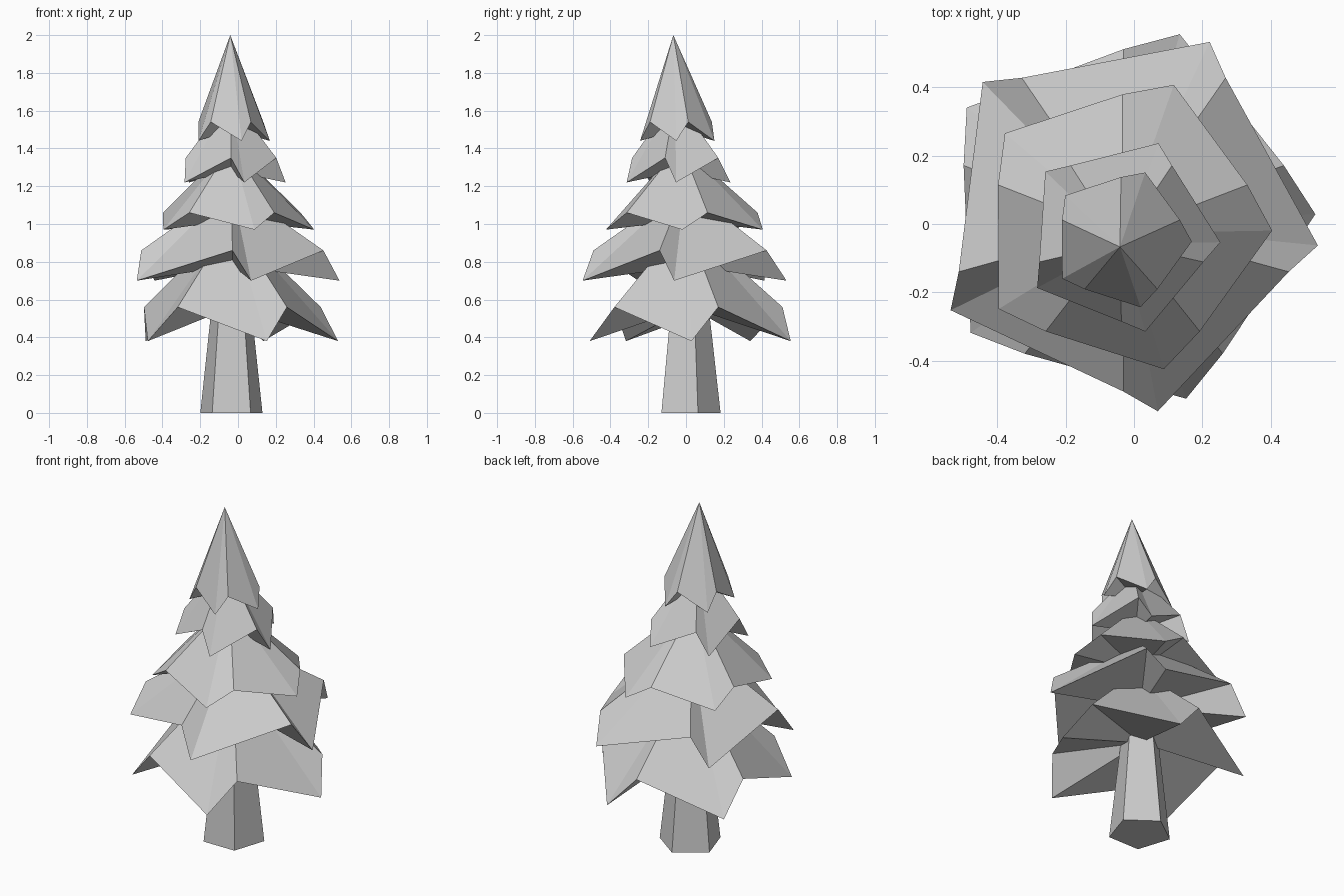
import bpy
import bmesh
from math import cos, sin, radians
from mathutils import Vector

if "Cube" in bpy.data.objects:
    bpy.data.objects.remove(bpy.data.objects["Cube"], do_unlink=True)

# Single flat colour
grey = bpy.data.materials.new("plain_grey")
grey.use_nodes = True
colour = (0.6, 0.6, 0.6, 1)
grey.diffuse_color = colour
grey.node_tree.nodes["Principled BSDF"].inputs["Base Color"].default_value = colour


def polar(centre, radius, degrees, z):
    a = radians(degrees)
    return Vector((centre[0] + radius * cos(a), centre[1] + radius * sin(a), z))


def finish(name, bm):
    bmesh.ops.recalc_face_normals(bm, faces=bm.faces[:])
    mesh = bpy.data.meshes.new(name)
    bm.to_mesh(mesh)
    bm.free()
    mesh.materials.append(grey)
    bpy.context.collection.objects.link(bpy.data.objects.new(name, mesh))


def branch_tier(name, centre, tip, notch, apex_z, under_z):
    """Five drooping tips alternating with five raised notches, as a closed cone."""
    bm = bmesh.new()
    ring = []
    for k in range(5):
        for radius, angle, z in sorted((tip, notch), key=lambda p: p[1]):
            ring.append(bm.verts.new(polar(centre, radius, angle + 72 * k, z)))
    apex = bm.verts.new((centre[0] - 0.003, centre[1] - 0.023, apex_z))
    under = bm.verts.new((centre[0], centre[1], under_z))
    for a, b in zip(ring, ring[1:] + ring[:1]):
        bm.faces.new((a, b, apex))
        bm.faces.new((b, a, under))
    finish(name, bm)


# Tapered five-sided trunk
bm = bmesh.new()
rings = [[bm.verts.new(polar((-0.035, 0.01), r, 18 + 72 * k, z)) for k in range(5)]
         for r, z in ((0.173, 0), (0.108, 0.58))]
for k in range(5):
    n = (k + 1) % 5
    bm.faces.new((rings[0][k], rings[0][n], rings[1][n], rings[1][k]))
for ring in rings:
    bm.faces.new(ring)
finish("trunk", bm)

# Tiers from bottom to top: centre, tip and notch as (radius, angle, height)
branch_tier("branches_lowest", (-0.03, 0.019), (0.56, 1, 0.38), (0.492, 18, 0.56), 1.02, 0.56)
branch_tier("branches_low", (-0.03, 0.017), (0.573, -8, 0.70), (0.507, -18, 0.86), 1.2, 0.78)
branch_tier("branches_middle", (-0.033, -0.004), (0.437, -2, 0.97), (0.383, 18, 1.06), 1.42, 1.02)
branch_tier("branches_high", (-0.037, -0.033), (0.29, -4, 1.22), (0.252, -18, 1.35), 1.67, 1.28)
branch_tier("branches_top", (-0.038, -0.044), (0.207, -2, 1.44), (0.181, 18, 1.54), 2.0, 1.5)
